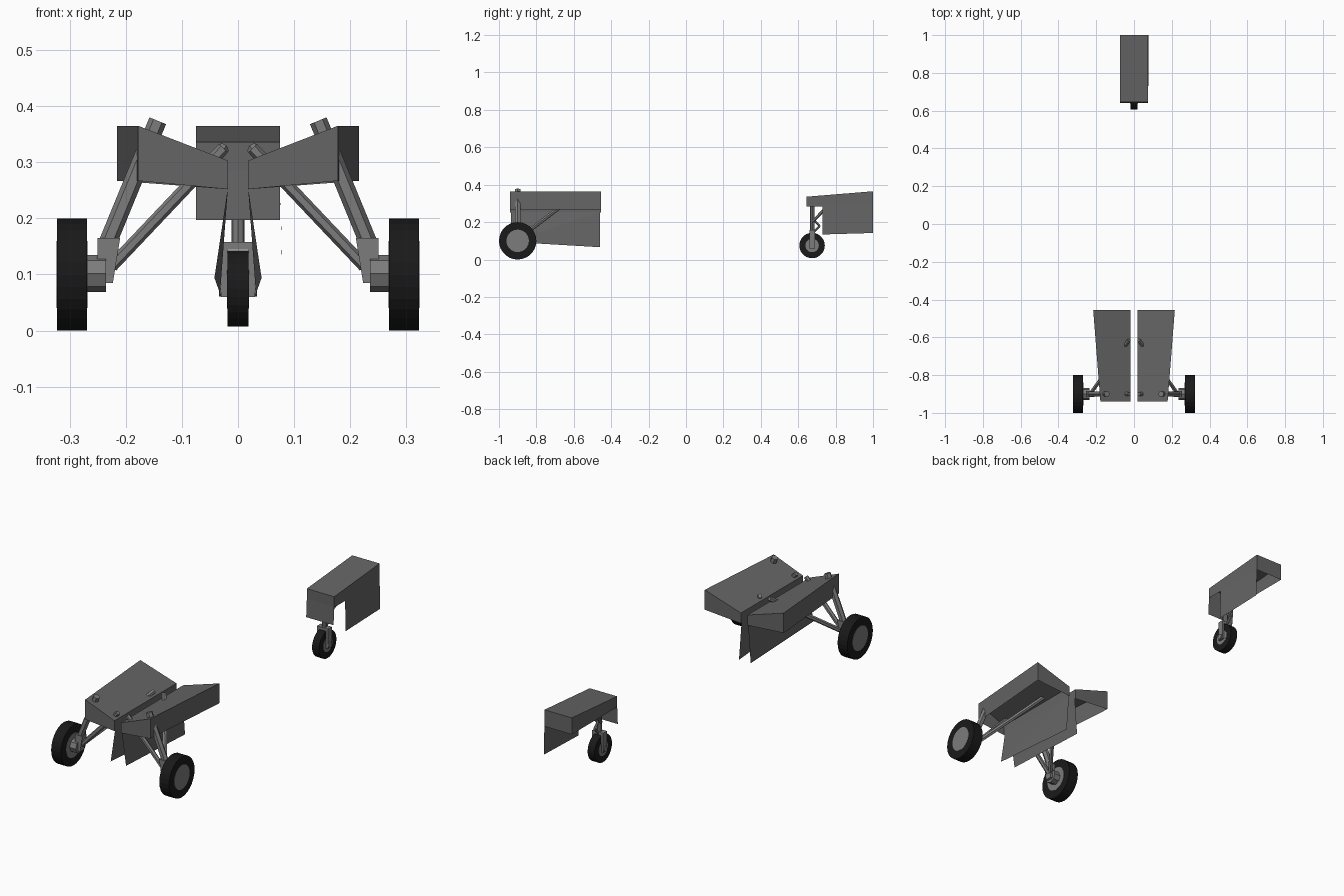
import bpy, bmesh
from math import pi
from mathutils import Vector, Matrix

if "Cube" in bpy.data.objects:
    bpy.data.objects.remove(bpy.data.objects["Cube"])

def mat(name, v):
    m = bpy.data.materials.new(name)
    m.diffuse_color = (v, v, v, 1)
    m.use_nodes = True
    m.node_tree.nodes["Principled BSDF"].inputs["Base Color"].default_value = m.diffuse_color
    return m

RUBBER, DARK, METAL = mat("rubber", .01), mat("dark_grey", .13), mat("metal_grey", .2)

def mesh(name, verts, faces, m):
    me = bpy.data.meshes.new(name)
    me.from_pydata(verts, [], faces)
    bm = bmesh.new()
    bm.from_mesh(me)
    bmesh.ops.recalc_face_normals(bm, faces=bm.faces)
    bm.to_mesh(me)
    bm.free()
    me.materials.append(m)
    ob = bpy.data.objects.new(name, me)
    bpy.context.collection.objects.link(ob)
    return ob

def rod(name, a, b, r, sides=6, m=METAL):
    a, b = Vector(a), Vector(b)
    d = b - a
    bm = bmesh.new()
    M = Matrix.Translation((a + b) / 2) @ d.to_track_quat('Z', 'Y').to_matrix().to_4x4()
    bmesh.ops.create_cone(bm, cap_ends=True, segments=sides, radius1=r, radius2=r, depth=d.length, matrix=M)
    me = bpy.data.meshes.new(name)
    bm.to_mesh(me)
    bm.free()
    me.materials.append(m)
    ob = bpy.data.objects.new(name, me)
    bpy.context.collection.objects.link(ob)
    return ob

HEX = [(0, 1, 2, 3), (4, 5, 6, 7), (0, 1, 5, 4), (1, 2, 6, 5), (2, 3, 7, 6), (3, 0, 4, 7)]

def block(name, x0, x1, y0, y1, z0, z1, m=METAL):
    v = [(x, y, z) for z in (z0, z1) for x, y in ((x0, y0), (x1, y0), (x1, y1), (x0, y1))]
    return mesh(name, v, HEX, m)

def tub(name, bottom, top):
    # bay shell, open underneath
    return mesh(name, bottom + top, HEX[1:], DARK)

def wheel(name, x0, x1, y, z, r, hub):
    rod(name + "_tyre", (x0, y, z), (x1, y, z), r, 28, RUBBER)
    rod(name + "_hub", (x0 - .001, y, z), (x1 + .001, y, z), hub, 28, METAL)

for s, side in ((-1, "left"), (1, "right")):
    # main wheel and axle
    wheel(side + "_wheel", s * .296 - .0265, s * .296 + .0265, -.9, .1, .1, .06)
    rod(side + "_axle", (s * .235, -.9, .102), (s * .272, -.9, .102), .033, 8)
    # leg foot, tapered towards the bottom
    lo = [(s * .223, -.917), (s * .252, -.917), (s * .252, -.883), (s * .223, -.883)]
    hi = [(s * .21, -.917), (s * .25, -.917), (s * .25, -.883), (s * .21, -.883)]
    mesh(side + "_foot", [(x, y, .085) for x, y in lo] + [(x, y, .165) for x, y in hi], HEX, METAL)
    # leg and its two braces
    rod(side + "_leg", (s * .235, -.9, .15), (s * .143, -.9, .374), .016)
    rod(side + "_cross_brace", (s * .225, -.9, .115), (s * .026, -.9, .325), .011)
    rod(side + "_drag_brace", (s * .225, -.89, .115), (s * .026, -.615, .325), .011)
    # wheel bay
    plan = [(s * .018, -.94), (s * .178, -.94), (s * .216, -.455), (s * .018, -.455)]
    tub(side + "_wheel_bay",
        [(x, y, z) for (x, y), z in zip(plan, (.252, .267, .267, .252))],
        [(x, y, z) for (x, y), z in zip(plan, (.303, .365, .365, .303))])
    # hanging inner door
    mesh(side + "_bay_door", [(s * .018, -.935, .255), (s * .018, -.46, .255),
                              (s * .032, -.46, .066), (s * .042, -.935, .094)], [(0, 1, 3), (1, 2, 3)], DARK)
    # nose fork arm, front door half and small brace
    block(side + "_fork_arm", *sorted((s * .019, s * .03)), .66, .69, .06, .155)
    mesh(side + "_nose_front_door", [(0, .645, .285), (s * .075, .645, .285),
                                     (s * .075, .64, .197), (0, .64, .197)], [(0, 1, 2, 3)], DARK)
    rod(side + "_nose_brace", (s * .01, .68, .205), (s * .04, .77, .30), .008)

# nose wheel, strut and fork head
wheel("nose_wheel", -.019, .019, .674, .075, .068, .036)
rod("nose_axle", (-.034, .674, .075), (.034, .674, .075), .014, 8)
block("fork_head", -.03, .03, .66, .69, .145, .158)
rod("nose_strut", (0, .676, .15), (0, .676, .33), .012, 8)
rod("nose_torque_link_upper", (0, .685, .21), (0, .715, .18), .006)
rod("nose_torque_link_lower", (0, .715, .18), (0, .685, .15), .006)

# nose bay with one long side door
plan = [(-.075, .645), (.075, .645), (.075, 1), (-.075, 1)]
tub("nose_bay", [(x, y, .283) for x, y in plan],
    [(x, y, .336 if y < .8 else .365) for x, y in plan])
mesh("nose_side_door", [(.075, .73, .283), (.075, 1, .283), (.078, 1, .142), (.078, .73, .134)],
     [(0, 1, 2, 3)], DARK)
